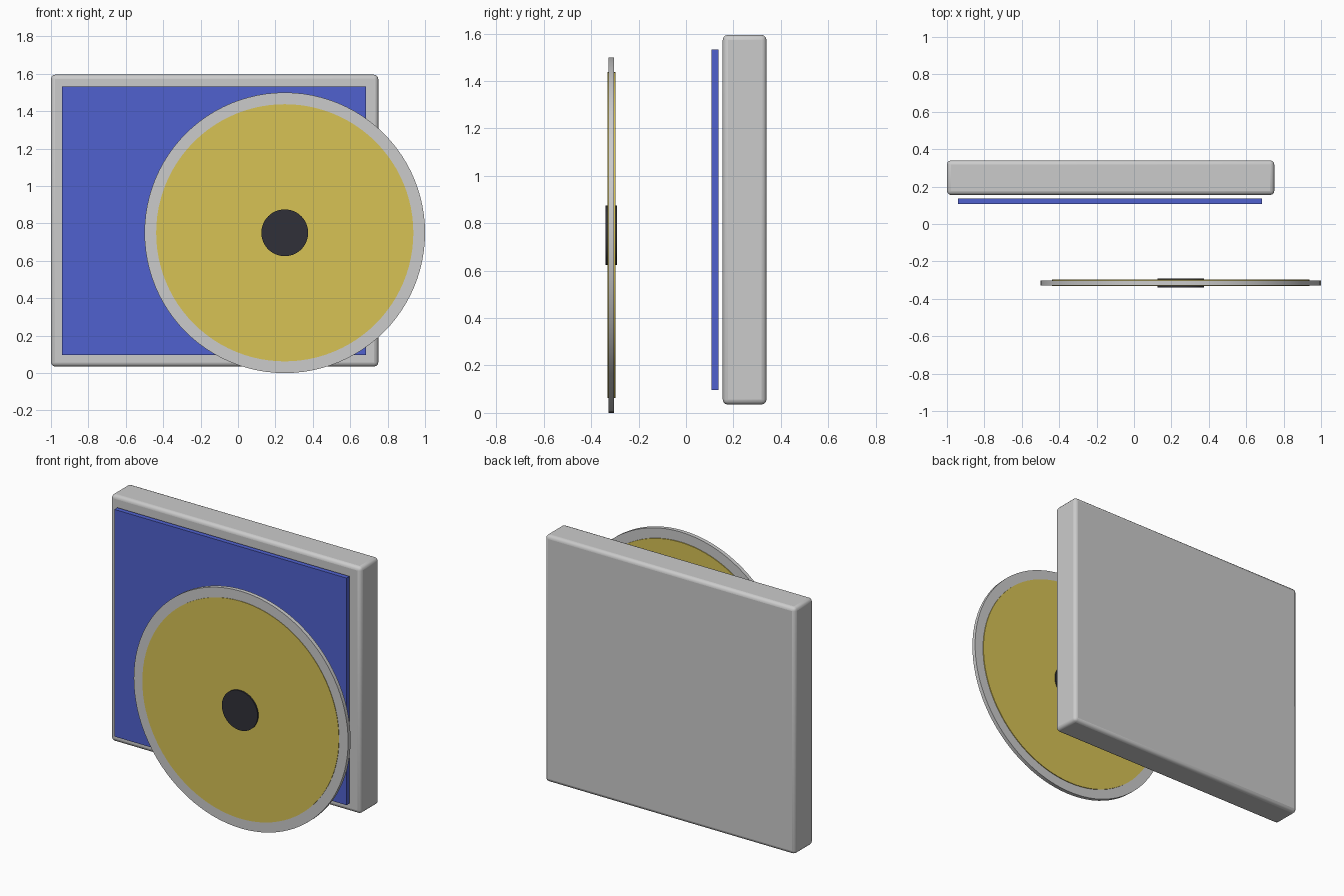
import bpy, math

if "Cube" in bpy.data.objects:
    bpy.data.objects.remove(bpy.data.objects["Cube"])


def paint(obj, name, rgb):
    mat = bpy.data.materials.new(name)
    mat.diffuse_color = (*rgb, 1)
    mat.use_nodes = True
    mat.node_tree.nodes["Principled BSDF"].inputs["Base Color"].default_value = mat.diffuse_color
    obj.data.materials.append(mat)


def box(name, x, y, z):
    """Box from (min, max) ranges on each axis."""
    mid = [(a + b) / 2 for a, b in (x, y, z)]
    bpy.ops.mesh.primitive_cube_add(size=1, location=mid)
    obj = bpy.context.object
    obj.name = name
    obj.scale = [b - a for a, b in (x, y, z)]
    bpy.ops.object.transform_apply(location=False, rotation=False, scale=True)
    return obj


def disc(name, radius, y0, y1):
    """Flat disc facing the front, on the shared disc axis."""
    bpy.ops.mesh.primitive_cylinder_add(
        vertices=96, radius=radius, depth=y1 - y0,
        location=(0.25, (y0 + y1) / 2, 0.75), rotation=(math.pi / 2, 0, 0))
    obj = bpy.context.object
    obj.name = name
    bpy.ops.object.shade_smooth_by_angle(angle=math.radians(30))
    return obj


# Case slab with softened edges
case = box("case", (-1, 0.75), (0.155, 0.34), (0.035, 1.595))
bevel = case.modifiers.new("soft_edges", 'BEVEL')
bevel.width = 0.022
bevel.segments = 3
bpy.ops.object.shade_smooth_by_angle(angle=math.radians(40))

# Blue cover panel floating in front of the case
cover = box("cover_panel", (-0.94, 0.685), (0.107, 0.137), (0.097, 1.533))
paint(cover, "blue", (0.08, 0.12, 0.62))

# Disc: pale rim, yellow face and dark hub, layered on one axis
disc("disc_rim", 0.75, -0.328, -0.303)
paint(disc("disc_face", 0.6875, -0.331, -0.298), "yellow", (0.68, 0.54, 0.09))
paint(disc("disc_hub", 0.125, -0.34, -0.292), "dark", (0.03, 0.03, 0.04))
